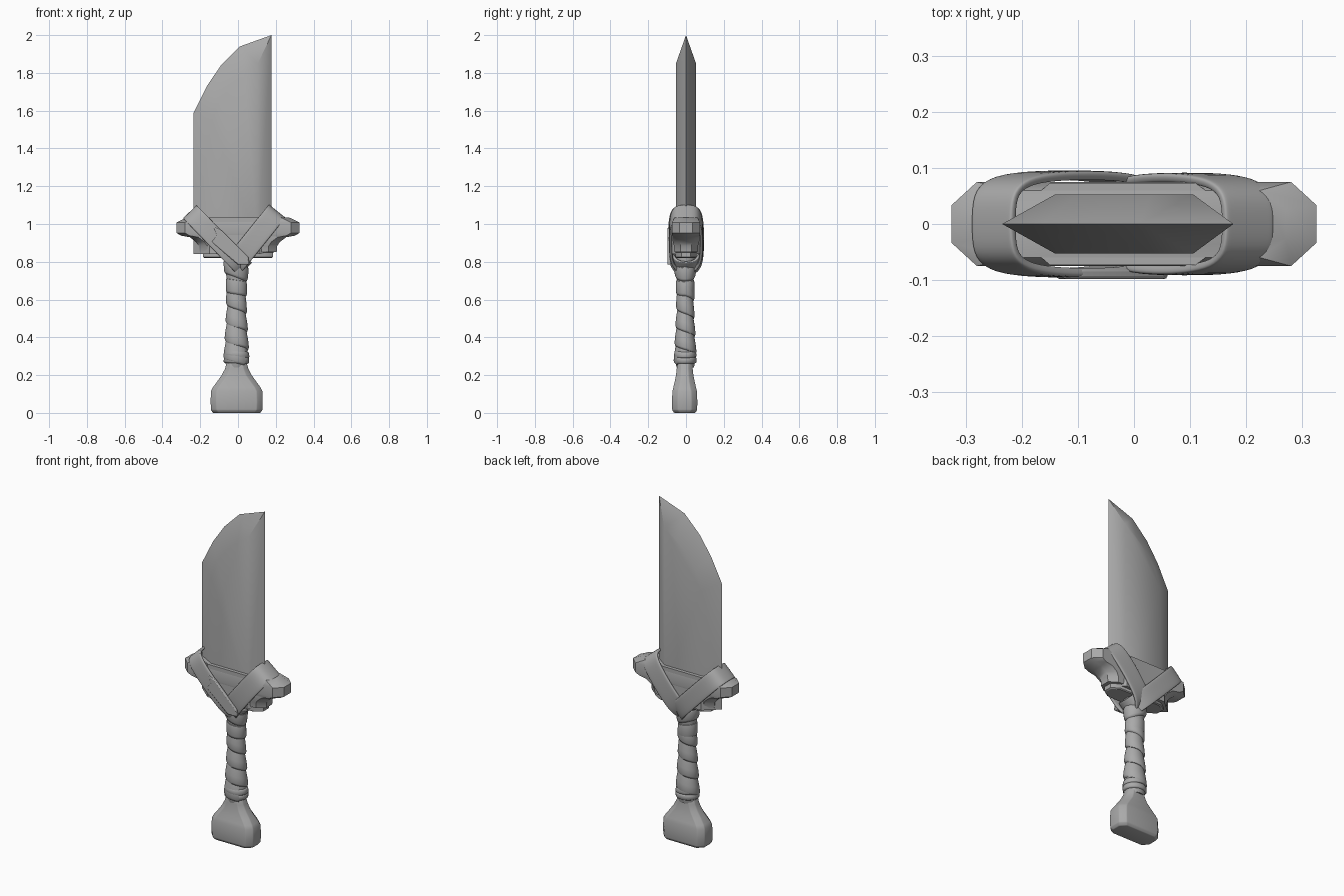
import bpy, bmesh, math
from mathutils import Vector

if "Cube" in bpy.data.objects:
    bpy.data.objects.remove(bpy.data.objects["Cube"])

grey = bpy.data.materials.new("plain grey")
grey.diffuse_color = (0.4, 0.4, 0.4, 1)
grey.use_nodes = True
grey.node_tree.nodes["Principled BSDF"].inputs["Base Color"].default_value = grey.diffuse_color


def make(name, verts, faces, angle=40):
    me = bpy.data.meshes.new(name)
    me.from_pydata([tuple(v) for v in verts], [], faces)
    bm = bmesh.new()
    bm.from_mesh(me)
    bmesh.ops.recalc_face_normals(bm, faces=bm.faces)
    bm.to_mesh(me)
    bm.free()
    me.polygons.foreach_set("use_smooth", [True] * len(me.polygons))
    me.set_sharp_from_angle(angle=math.radians(angle))
    me.materials.append(grey)
    ob = bpy.data.objects.new(name, me)
    bpy.context.collection.objects.link(ob)
    return ob


def loft(name, rings, angle=40):
    n = len(rings[0])
    faces = [(i * n + j, i * n + (j + 1) % n, (i + 1) * n + (j + 1) % n, (i + 1) * n + j)
             for i in range(len(rings) - 1) for j in range(n)]
    faces += [tuple(range(n)), tuple(range((len(rings) - 1) * n, len(rings) * n))]
    return make(name, [v for r in rings for v in r], faces, angle)


def bevel(ob, width, segments=2):
    m = ob.modifiers.new("bevel", 'BEVEL')
    m.width, m.segments = width, segments


def chamfered(hx, hy, z, c, cx=0, cy=0):
    c2 = min(c, hy * 0.55)
    pts = [(hx - c, -hy), (hx, -hy + c2), (hx, hy - c2), (hx - c, hy),
           (c - hx, hy), (-hx, hy - c2), (-hx, c2 - hy), (c - hx, -hy)]
    return [(x + cx, y + cy, z) for x, y in pts]


def interp(table, z):
    for (a, ra), (b, rb) in zip(table, table[1:]):
        if z <= b:
            return ra + (rb - ra) * max(0, (z - a) / (b - a))
    return table[-1][1]


# blade: knife outline with bevels rising to a flat middle on both sides
outer = [(-.235, .9), (-.235, 1.59), (-.165, 1.73), (-.09, 1.84), (.01, 1.94), (.177, 2.0), (.177, .9)]
inner = [(-.14, .9), (-.14, 1.54), (-.10, 1.65), (-.04, 1.73), (.03, 1.80), (.105, 1.85), (.105, .9)]
n = len(outer)
verts = ([(x, 0, z) for x, z in outer] + [(x, -.053, z) for x, z in inner]
         + [(x, .053, z) for x, z in inner])
faces = []
for s in (n, 2 * n):
    faces += [(i, (i + 1) % n, s + (i + 1) % n, s + i) for i in range(n)]
    faces.append(tuple(range(s, s + n)))
make("blade", verts, faces)

# guard: stacked steps widening into two chamfered arms
steps = [(.82, .178, .05), (.825, .185, .055), (.85, .185, .055), (.852, .205, .062),
         (.885, .208, .064), (.905, .222, .07), (.93, .255, .072), (.938, .30, .072),
         (.952, .325, .075), (1.008, .325, .075), (1.035, .27, .06)]
loft("guard", [chamfered(hx, hy, z, .045) for z, hx, hy in steps], 35)

# socket around the blade root
sock = [(-.235, 0), (-.2, -.03), (-.15, -.073), (.11, -.073), (.18, -.02),
        (.18, .02), (.11, .073), (-.15, .073), (-.2, .03)]
loft("blade_socket", [[(x, y, z) for x, y in sock] for z in (.84, 1.035)], 35)


# straps: closed ribbons looping over an arm and under the guard
def strap(name, top, bottom, half, grow):
    a, b = Vector((top[0], 0, top[1])), Vector((bottom[0], 0, bottom[1]))
    d = (b - a).normalized()
    w = Vector((-d.z, 0, d.x))
    L = (b - a).length
    side = [(0, .03), (.012, .058), (.05, .076), (.13, .083), (L * .55, .084),
            (L * .8, .08), (L * .95, .062), (L + .015, .03)]
    loop = [(t, -y - grow) for t, y in side] + [(t, y + grow) for t, y in reversed(side)]
    k = len(loop)
    cross = (-1, -.85, 0, .85, 1)
    vs = [a + d * t + w * half * c + Vector((0, y * (1 if abs(c) < 1 else .97), 0))
          for t, y in loop for c in cross]
    m = len(cross)
    fs = [(i * m + j, i * m + j + 1, (i + 1) % k * m + j + 1, (i + 1) % k * m + j)
          for i in range(k) for j in range(m - 1)]
    ob = make(name, vs, fs, 180)
    so = ob.modifiers.new("thickness", 'SOLIDIFY')
    so.thickness, so.offset = .016, 0
    su = ob.modifiers.new("round", 'SUBSURF')
    su.levels = su.render_levels = 2


strap("left_strap", (-.25, 1.06), (.025, .775), .05, .004)
strap("right_strap", (.203, 1.063), (-.02, .785), .056, 0)

# torn loose strap end lying across the front
tear = [(-.13, .985), (-.085, .965), (.055, .825), (.06, .785), (0, .785), (-.14, .905), (-.112, .94)]
bevel(loft("torn_strap_end", [[(x, y, z) for x, z in tear] for y in (-.098, -.08)], 30), .005)

# grip core
CX, CY = -.008, -.004
radius = [(.24, .05), (.28, .06), (.33, .056), (.4, .052), (.55, .044),
          (.65, .046), (.7, .048), (.78, .06), (.83, .062)]


def round_ring(z, extra=0, tilt=0, sides=32):
    out = []
    for i in range(sides):
        t = math.tau * i / sides
        zz = z - tilt * math.cos(t)
        r = interp(radius, zz) + extra
        out.append((CX + r * math.cos(t), CY + .88 * r * math.sin(t), zz))
    return out


loft("grip", [round_ring(z, .002) for z, _ in radius])

# helical grip wrap, descending to the right on the front
pitch, turns, seg = .095, 3.9, 32
profile = [(-.02, -.006), (0, .006), (.12, .011), (.5, .009), (.9, .004), (1.1, 0)]
verts, faces, p = [], [], len(profile)
for i in range(int(turns * seg) + 1):
    t = math.tau * i / seg
    for v, off in profile:
        z = .62 + pitch * (v - i / seg)
        r = interp(radius, z) + off
        verts.append((CX + r * math.cos(t), CY + .88 * r * math.sin(t), z))
    if i:
        faces += [((i - 1) * p + j, i * p + j, i * p + j + 1, (i - 1) * p + j + 1) for j in range(p - 1)]
make("grip_wrap", verts, faces, 60)

# separate wrap bands at both ends of the grip
for name, z0, z1, tilt in (("lower_band", .262, .296, .002), ("second_band", .296, .33, .006),
                           ("upper_band", .625, .705, .008), ("neck_band", .715, .79, .02)):
    h = z1 - z0
    loft(name, [round_ring(z0 + h * f, e, tilt) for f, e in
                ((0, -.005), (.04, .006), (.2, .01), (.8, .008), (.96, .005), (1, -.005))], 60)

# pommel: flared block with a rounded chamfered base
flare = [(0, .126, .056), (.015, .136, .066), (.06, .138, .067), (.115, .136, .065), (.135, .126, .06),
         (.165, .104, .053), (.2, .079, .046), (.235, .061, .042), (.27, .052, .04)]
bevel(loft("pommel", [chamfered(hx, hy, z, min(.03, hx * .4), -.007, -.007) for z, hx, hy in flare], 50), .004)
